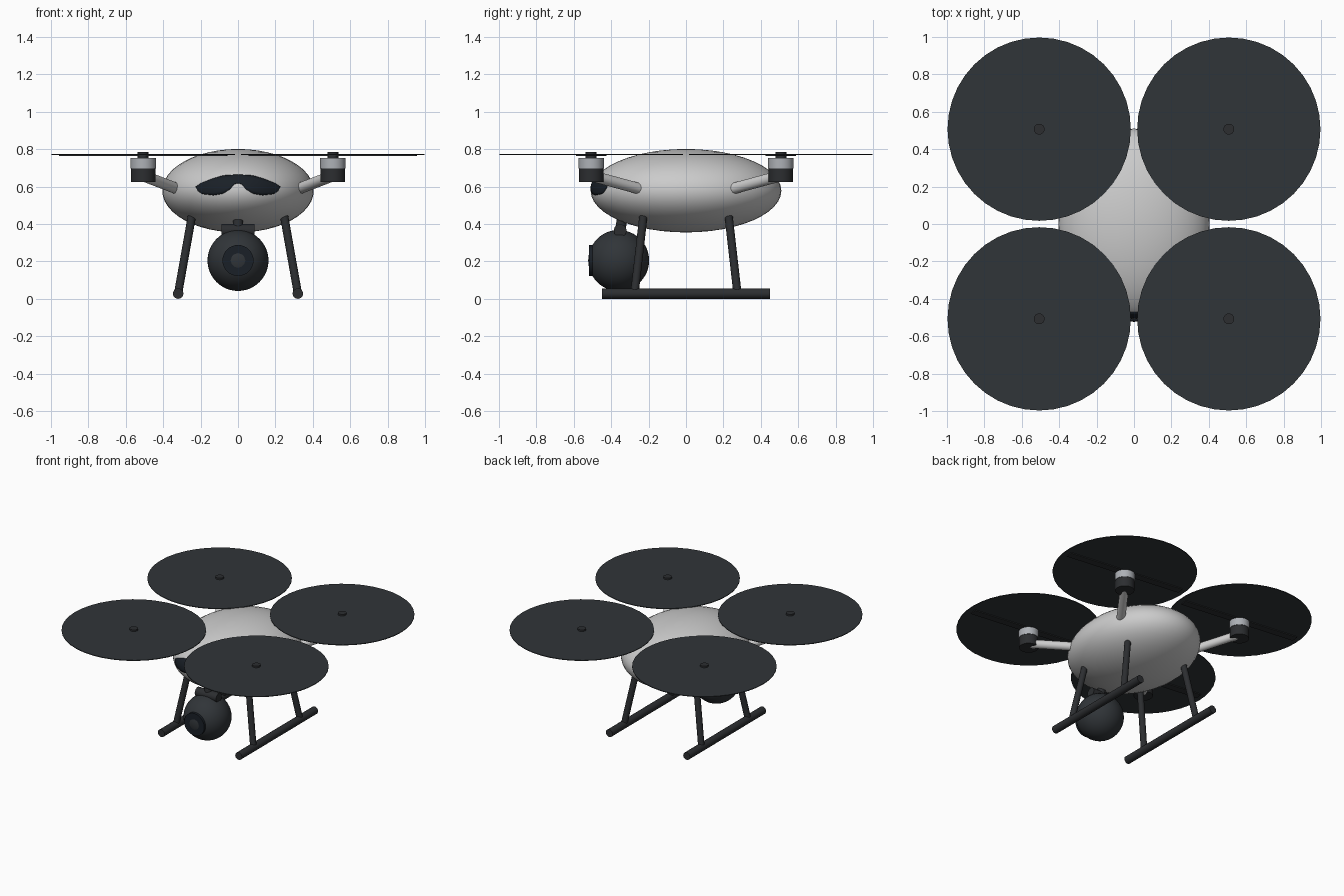
import bpy, bmesh, math
from mathutils import Vector

if "Cube" in bpy.data.objects:
    bpy.data.objects.remove(bpy.data.objects["Cube"])


def material(name, c):
    m = bpy.data.materials.new(name)
    m.diffuse_color = (*c, 1)
    m.use_nodes = True
    m.node_tree.nodes["Principled BSDF"].inputs["Base Color"].default_value = m.diffuse_color
    return m


SHELL = material("shell_light", (0.75, 0.75, 0.75))
METAL = material("motor_metal", (0.42, 0.44, 0.47))
DARK = material("dark_plastic", (0.025, 0.027, 0.03))
GLASS = material("dark_glass", (0.01, 0.014, 0.02))
ROTOR = material("rotor_grey", (0.03, 0.035, 0.04))


def finish(name, mat, smooth=True):
    o = bpy.context.object
    o.name = name
    o.data.materials.append(mat)
    if smooth:
        bpy.ops.object.shade_smooth_by_angle(angle=math.radians(40))
    return o


def ellipsoid(name, c, r, mat):
    bpy.ops.mesh.primitive_uv_sphere_add(segments=48, ring_count=24, location=c)
    bpy.context.object.scale = r
    bpy.ops.object.transform_apply(location=False, rotation=False, scale=True)
    return finish(name, mat)


def rod(name, a, b, r, mat, sides=24):
    a, b = Vector(a), Vector(b)
    d = b - a
    bpy.ops.mesh.primitive_cylinder_add(vertices=sides, radius=r, depth=d.length, location=(a + b) / 2)
    bpy.context.object.rotation_euler = d.to_track_quat('Z', 'Y').to_euler()
    return finish(name, mat)


# Body shell
BC, BR = Vector((0, 0, 0.578)), Vector((0.405, 0.51, 0.223))
ellipsoid("body_shell", BC, BR, SHELL)


# Goggle-shaped visor wrapped on the front of the body
def interp(pts, x):
    for (x0, z0), (x1, z1) in zip(pts, pts[1:]):
        if x <= x1:
            return z0 + (z1 - z0) * (x - x0) / (x1 - x0)
    return pts[-1][1]


top = [(0, 0.665), (0.08, 0.66), (0.14, 0.642), (0.2, 0.618), (0.226, 0.6)]
low = [(0, 0.62), (0.02, 0.615), (0.045, 0.585), (0.08, 0.562), (0.13, 0.553), (0.19, 0.56), (0.215, 0.575), (0.226, 0.598)]
bm = bmesh.new()
cols = []
for i in range(-24, 25):
    x = 0.226 * i / 24
    t, b = interp(top, abs(x)), interp(low, abs(x))
    col = []
    for j in range(7):
        z = b + (t - b) * j / 6
        q = 1 - (x / BR.x) ** 2 - ((z - BC.z) / BR.z) ** 2
        col.append(bm.verts.new((x, -BR.y * math.sqrt(q) - 0.004, z)))
    cols.append(col)
for p, q in zip(cols, cols[1:]):
    for j in range(6):
        bm.faces.new((p[j], q[j], q[j + 1], p[j + 1]))
me = bpy.data.meshes.new("front_visor")
bm.to_mesh(me)
bm.free()
visor = bpy.data.objects.new("front_visor", me)
bpy.context.collection.objects.link(visor)
me.materials.append(GLASS)
for p in me.polygons:
    p.use_smooth = True
thick = visor.modifiers.new("thickness", 'SOLIDIFY')
thick.thickness = 0.012
thick.offset = -1

# Arms, motors and rotors at four corners
R = 0.507
for sx in (-1, 1):
    for sy in (-1, 1):
        x, y = sx * R, sy * R
        tag = ("left" if sx < 0 else "right") + ("_front" if sy < 0 else "_back")
        rod("arm_" + tag, (sx * 0.27, sy * 0.17, 0.567), (x, y, 0.658), 0.03, SHELL)
        rod("motor_base_" + tag, (x, y, 0.625), (x, y, 0.697), 0.065, DARK, 32)
        rod("motor_top_" + tag, (x, y, 0.697), (x, y, 0.752), 0.068, METAL, 32)
        rod("rotor_hub_" + tag, (x, y, 0.752), (x, y, 0.786), 0.029, DARK)
        rod("rotor_disc_" + tag, (x, y, 0.769), (x, y, 0.774), 0.49, ROTOR, 40)
        # Twin blade just under the disc
        bpy.ops.mesh.primitive_cube_add(size=1, location=(x, y, 0.767), rotation=(0, 0, math.radians(-7)))
        bpy.context.object.scale = (0.9, 0.055, 0.008)
        finish("rotor_blade_" + tag, DARK, False)
        # Landing strut
        rod("leg_" + tag, (sx * 0.247, sy * 0.228, 0.44), (sx * 0.32, sy * 0.275, 0.03), 0.022, DARK)

# Landing skids
for sx, tag in ((-1, "left"), (1, "right")):
    rod("skid_" + tag, (sx * 0.32, -0.45, 0.028), (sx * 0.32, 0.45, 0.028), 0.028, DARK)

# Ball camera under the nose
ellipsoid("camera_ball", (0, -0.36, 0.205), (0.163, 0.163, 0.163), ROTOR)
rod("camera_lens", (0, -0.43, 0.205), (0, -0.518, 0.205), 0.083, GLASS, 32)
rod("camera_mount", (-0.088, -0.352, 0.365), (0.088, -0.352, 0.365), 0.034, DARK)
rod("camera_post", (0, -0.352, 0.36), (0, -0.34, 0.44), 0.028, DARK)
